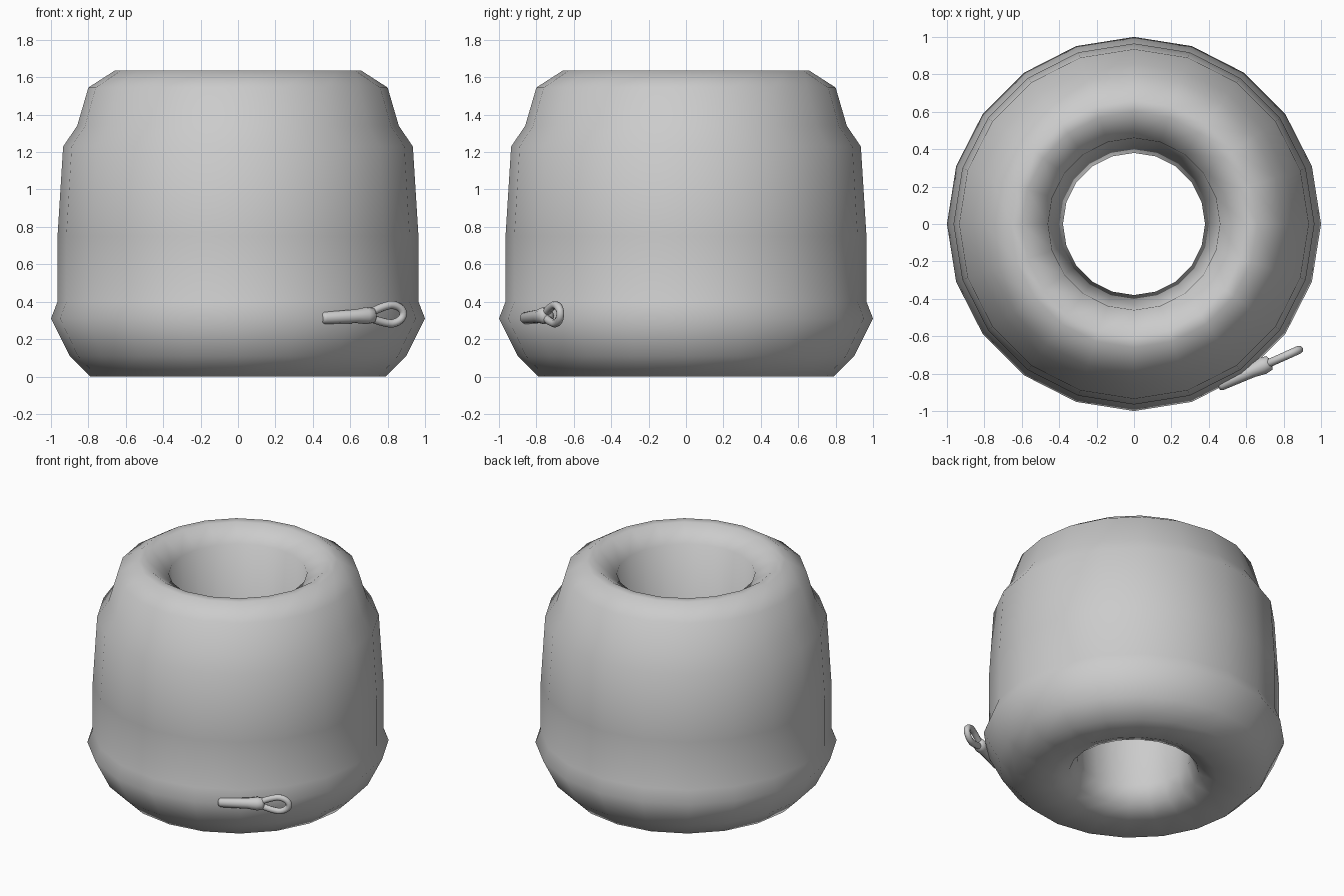
import bpy
import bmesh
from math import cos, sin, tau, radians
from mathutils import Matrix, Vector

cube = bpy.data.objects.get("Cube")
if cube:
    bpy.data.objects.remove(cube, do_unlink=True)

grey = bpy.data.materials.new("plain grey")
grey.use_nodes = True
grey.diffuse_color = (0.6, 0.6, 0.6, 1)
grey.node_tree.nodes["Principled BSDF"].inputs["Base Color"].default_value = (0.6, 0.6, 0.6, 1)


def lathe(name, profile, sides, closed=False):
    """Revolve (radius, height) points about z; open profiles get end caps."""
    bm = bmesh.new()
    rings = [[bm.verts.new((r * cos(tau * i / sides), r * sin(tau * i / sides), z))
              for i in range(sides)] for r, z in profile]
    pairs = list(zip(rings, rings[1:]))
    if closed:
        pairs.append((rings[-1], rings[0]))
    else:
        bm.faces.new(rings[0])
        bm.faces.new(rings[-1])
    for a, b in pairs:
        for i in range(sides):
            j = (i + 1) % sides
            bm.faces.new((a[i], a[j], b[j], b[i]))
    bmesh.ops.recalc_face_normals(bm, faces=bm.faces)
    for f in bm.faces:
        f.smooth = True
    mesh = bpy.data.meshes.new(name)
    bm.to_mesh(mesh)
    bm.free()
    mesh.materials.append(grey)
    obj = bpy.data.objects.new(name, mesh)
    bpy.context.collection.objects.link(obj)
    return obj


# Hollow body: outer wall upwards, over the rim, down the bore
lathe("body", [(0.79, 0), (0.90, 0.11), (1.0, 0.31), (0.965, 0.40), (0.965, 0.75),
               (0.935, 1.23), (0.86, 1.34), (0.80, 1.545), (0.66, 1.635),
               (0.60, 1.635), (0.46, 1.54), (0.38, 0.17), (0.43, 0.05), (0.55, 0)],
      20, closed=True)

# Local frame of the pin: x runs along the pin, z stays nearly up
pin_frame = (Matrix.Translation((0.45, -0.865, 0.312))
             @ Matrix.Rotation(radians(24), 4, "Z") @ Matrix.Rotation(radians(-3), 4, "Y"))

# Pin shaft, flaring towards the ring
shaft = lathe("pin_shaft", [(0.024, 0), (0.032, 0.015), (0.037, 0.20), (0.046, 0.26),
                            (0.040, 0.30), (0.02, 0.31)], 12)
shaft.matrix_world = pin_frame @ Matrix.Rotation(radians(90), 4, "Y")

# Teardrop pull ring
curve = bpy.data.curves.new("pull_ring", "CURVE")
curve.dimensions = "3D"
curve.bevel_depth = 0.022
curve.bevel_resolution = 2
spline = curve.splines.new("POLY")
count = 24
spline.points.add(count - 1)
for i, point in enumerate(spline.points):
    a = tau * i / count
    reach = 0.075 if cos(a) > 0 else 0.125
    height = 0.05 * sin(a) * (1 if cos(a) > 0 else 1 + 0.4 * cos(a))
    point.co = (0.40 + reach * cos(a), 0, height, 1)
spline.use_cyclic_u = True
curve.materials.append(grey)
ring = bpy.data.objects.new("pull_ring", curve)
bpy.context.collection.objects.link(ring)
ring.matrix_world = pin_frame
bpy.ops.object.select_all(action="DESELECT")
ring.select_set(True)
bpy.context.view_layer.objects.active = ring
bpy.ops.object.convert(target="MESH")
bpy.ops.object.shade_smooth()
